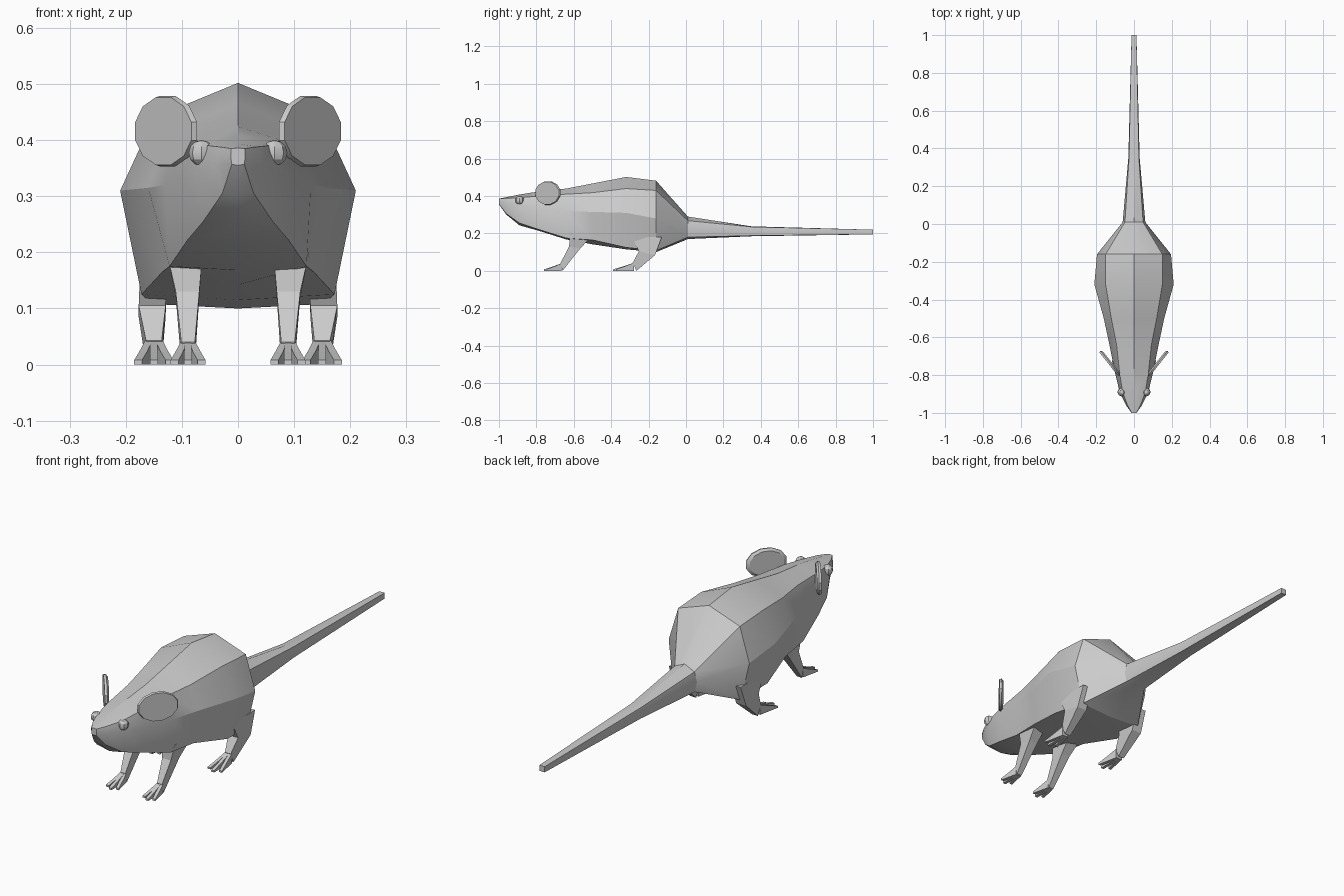
import bpy, bmesh, math
from mathutils import Vector

if "Cube" in bpy.data.objects:
    bpy.data.objects.remove(bpy.data.objects["Cube"])


def finish(bm, name, smooth=True):
    bmesh.ops.recalc_face_normals(bm, faces=bm.faces)
    me = bpy.data.meshes.new(name)
    bm.to_mesh(me)
    bm.free()
    ob = bpy.data.objects.new(name, me)
    bpy.context.collection.objects.link(ob)
    if smooth:
        bpy.ops.object.select_all(action='DESELECT')
        ob.select_set(True)
        bpy.context.view_layer.objects.active = ob
        bpy.ops.object.shade_smooth_by_angle(angle=math.radians(28))
    return ob


def loft(bm, rings):
    """Skin a list of equal-length point rings and cap both ends."""
    vs = [[bm.verts.new(p) for p in r] for r in rings]
    n = len(vs[0])
    for a, b in zip(vs, vs[1:]):
        for i in range(n):
            j = (i + 1) % n
            bm.faces.new((a[i], a[j], b[j], b[i]))
    bm.faces.new(vs[0])
    bm.faces.new(vs[-1])


# Body and tail: y, back z, shoulder (x, z), flank (x, z), low edge (x, z), belly z
sections = [
    (-1.00, .386, .012, .385, .013, .370, .011, .357, .355),
    (-0.96, .394, .034, .388, .042, .360, .028, .305, .300),
    (-0.89, .408, .060, .391, .076, .350, .062, .255, .243),
    (-0.79, .424, .076, .400, .100, .335, .090, .222, .215),
    (-0.64, .440, .092, .410, .130, .320, .122, .175, .168),
    (-0.50, .467, .120, .418, .160, .315, .135, .165, .142),
    (-0.32, .502, .150, .440, .210, .310, .172, .125, .115),
    (-0.16, .482, .150, .430, .196, .280, .155, .108, .100),
    (0.01, .290, .048, .268, .060, .225, .050, .180, .170),
    (0.35, .238, .026, .235, .030, .212, .027, .188, .185),
    (1.00, .220, .013, .220, .013, .208, .013, .195, .195),
]
rings = []
for y, zt, xs, zs, xf, zf, xl, zl, zb in sections:
    side = [(xs, y, zs), (xf, y, zf), (xl, y, zl)]
    rings.append([(0, y, zt)] + side + [(0, y, zb)]
                 + [(-x, yy, z) for x, yy, z in reversed(side)])
bm = bmesh.new()
loft(bm, rings)
finish(bm, "body_and_tail")


def quad(x, hw, front, back):
    return [(x - hw, *front), (x + hw, *front), (x + hw, *back), (x - hw, *back)]


# Legs with splayed toes
def leg(name, s, steps, toe_y, spread):
    bm = bmesh.new()
    loft(bm, [quad(s * x, hw, f, b) for x, hw, f, b in steps])
    x, hw, (fy, fz), _ = steps[-1]
    for k in (-1, 0, 1):
        root = s * x + k * hw * .66
        tip = s * x + k * spread
        end = toe_y + abs(k) * .015
        loft(bm, [quad(root, hw * .45, (fy + .006, fz), (fy + .006, 0)),
                  quad((root + tip) / 2, .007, ((fy + end) / 2, fz * .55), ((fy + end) / 2, 0)),
                  quad(tip, .007, (end, .008), (end, 0))])
    finish(bm, name, False)


front = [(.095, .032, (-.62, .20), (-.49, .20)),
         (.090, .021, (-.625, .130), (-.565, .120)),
         (.089, .012, (-.672, .040), (-.660, 0))]
hind = [(.150, .024, (-.29, .18), (-.13, .18)),
        (.153, .024, (-.252, .105), (-.165, .085)),
        (.150, .014, (-.285, .043), (-.265, 0))]

for label, s in (("left", 1), ("right", -1)):
    leg("front_leg_" + label, s, front, -.76, .024)
    leg("hind_leg_" + label, s, hind, -.39, .028)

    # Ear: thin angled disc, bevelled towards the front
    along, normal = Vector((.62 * s, .78, 0)), Vector((.78 * s, -.62, 0))
    centre = Vector((.127 * s, -.738, .416))
    bm = bmesh.new()
    disc = []
    for off, k in ((-.010, .85), (-.002, 1), (.008, .96)):
        disc.append([centre + normal * off
                     + along * (.087 * k * math.cos(a)) + Vector((0, 0, .065 * k * math.sin(a)))
                     for a in [math.tau * (i + .5) / 12 for i in range(12)]])
    loft(bm, disc)
    finish(bm, "ear_" + label)

    # Eye
    bm = bmesh.new()
    bmesh.ops.create_uvsphere(bm, u_segments=8, v_segments=6, radius=.023)
    bmesh.ops.translate(bm, verts=bm.verts, vec=(.065 * s, -.89, .377))
    finish(bm, "eye_" + label)
